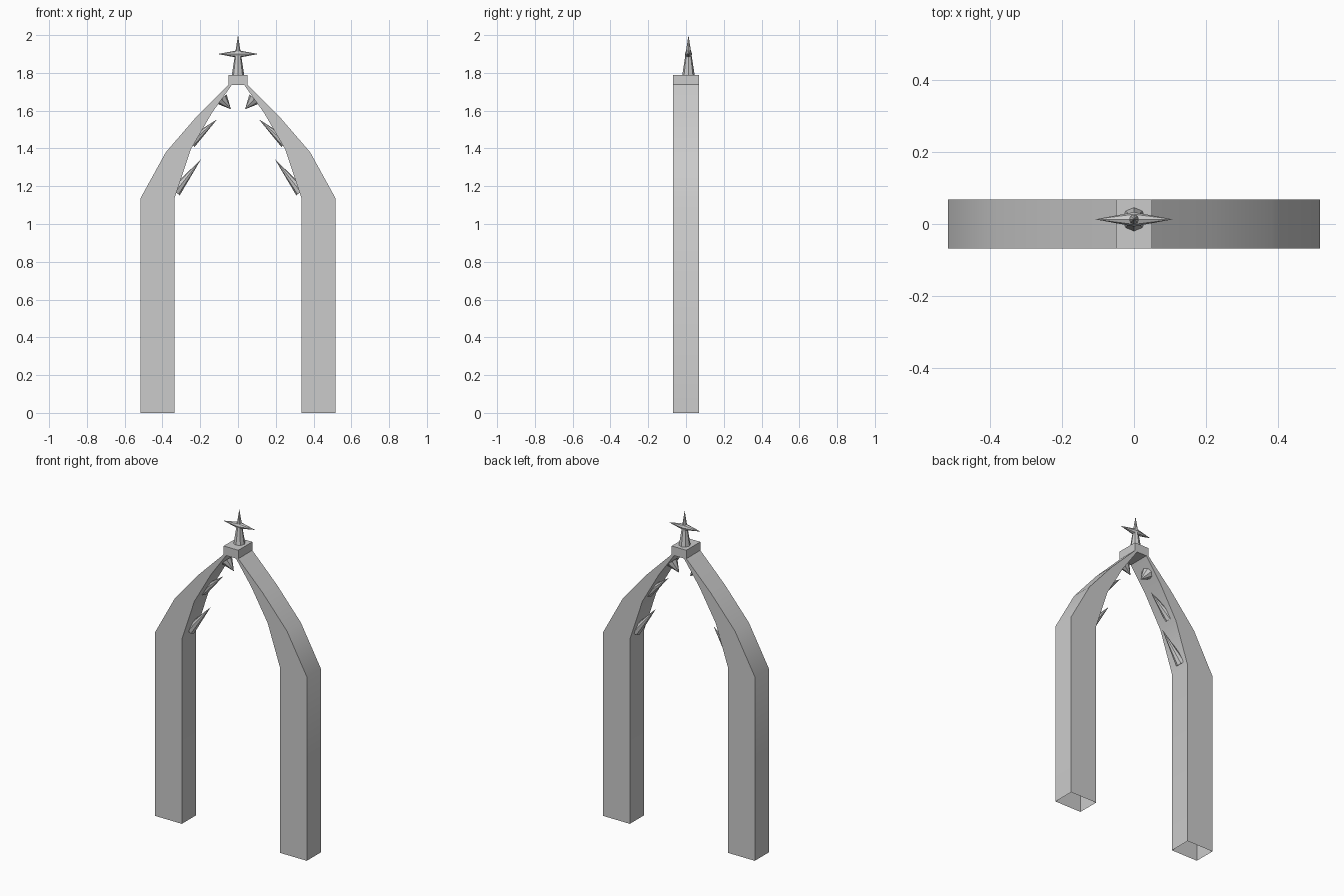
import bpy, bmesh
from mathutils import Vector

if "Cube" in bpy.data.objects:
    bpy.data.objects.remove(bpy.data.objects["Cube"])

HALF_Y = 0.068   # half depth of the arch
SPIKE_Y = 0.013  # thorns and finial sit slightly behind centre


def make_object(name, bm, smooth=False):
    bmesh.ops.recalc_face_normals(bm, faces=bm.faces[:])
    me = bpy.data.meshes.new(name)
    bm.to_mesh(me)
    bm.free()
    ob = bpy.data.objects.new(name, me)
    bpy.context.collection.objects.link(ob)
    if smooth:
        bpy.context.view_layer.objects.active = ob
        ob.select_set(True)
        bpy.ops.object.shade_smooth_by_angle(angle=0.56)
        ob.select_set(False)
    return ob


def mirror_x(ob):
    ob.modifiers.new("mirror", 'MIRROR').use_axis[0] = True


def cone(name, base, tip, r, sides=8, cap=True):
    base, tip = Vector(base), Vector(tip)
    axis = tip - base
    bm = bmesh.new()
    bmesh.ops.create_cone(bm, cap_ends=cap, segments=sides, radius1=r, radius2=0, depth=axis.length)
    bmesh.ops.remove_doubles(bm, verts=bm.verts[:], dist=1e-5)
    bm.transform(axis.to_track_quat('Z', 'Y').to_matrix().to_4x4())
    bmesh.ops.translate(bm, verts=bm.verts[:], vec=(base + tip) / 2)
    return make_object(name, bm)


# Arch half: leg and tapering curved arm, open underneath
outer = [(0.517, 0), (0.517, 1.135), (0.382, 1.38), (0.218, 1.57), (0.048, 1.74)]
inner = [(0.335, 0), (0.335, 1.14), (0.25, 1.395), (0.137, 1.59), (0.03, 1.74)]
bm = bmesh.new()
rings = []
for (xo, zo), (xi, zi) in zip(outer, inner):
    rings.append([bm.verts.new(p) for p in (
        (xo, -HALF_Y, zo), (xo, HALF_Y, zo), (xi, HALF_Y, zi), (xi, -HALF_Y, zi))])
for a, b in zip(rings, rings[1:]):
    for i in range(4):
        j = (i + 1) % 4
        bm.faces.new((a[i], a[j], b[j], b[i]))
mirror_x(make_object("arch_half", bm, smooth=True))

# Keystone block
bm = bmesh.new()
bmesh.ops.create_cube(bm, size=1)
bmesh.ops.scale(bm, verts=bm.verts[:], vec=(0.1, 2 * HALF_Y, 0.055))
bmesh.ops.translate(bm, verts=bm.verts[:], vec=(0, 0, 1.7625))
make_object("keystone", bm)

# Thorns on the inside of each arm: base (x, z), tip (x, z), radius
thorns = [((0.332, 1.17), (0.196, 1.342), 0.03),
          ((0.25, 1.43), (0.11, 1.555), 0.03),
          ((0.087, 1.662), (0.037, 1.607), 0.036)]
for n, ((bx, bz), (tx, tz), r) in enumerate(thorns, 1):
    mirror_x(cone(f"thorn_{n}", (bx, SPIKE_Y, bz), (tx, SPIKE_Y, tz), r))

# Finial spike with a pointed crossbar
cone("finial_spike", (0, SPIKE_Y, 1.788), (0, SPIKE_Y, 2.0), 0.033)
mirror_x(cone("finial_crossbar", (0, SPIKE_Y, 1.9), (0.108, SPIKE_Y, 1.9), 0.02, cap=False))
